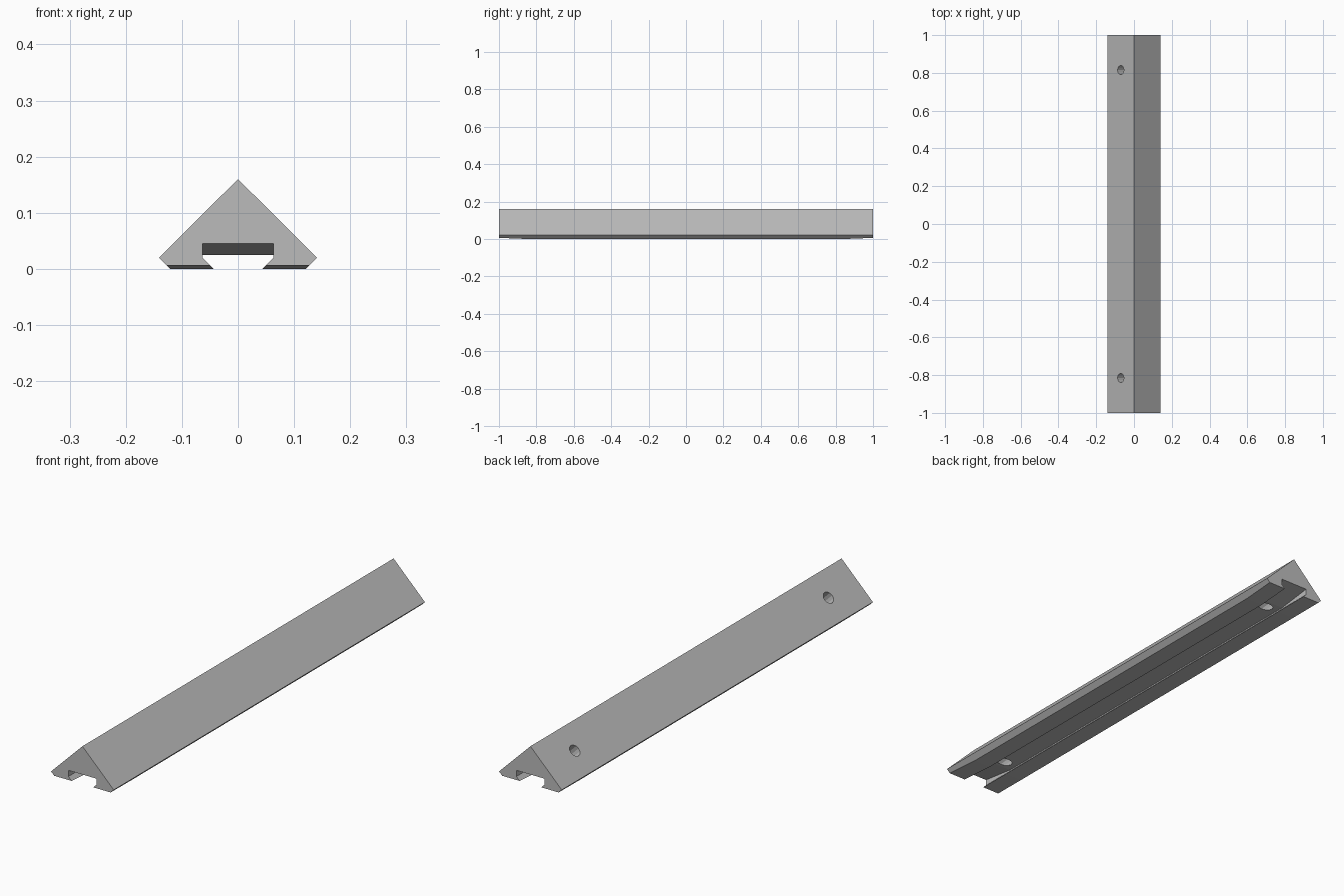
import bpy, bmesh, math
from mathutils import Vector, Matrix

if "Cube" in bpy.data.objects:
    bpy.data.objects.remove(bpy.data.objects["Cube"])

grey = bpy.data.materials.new("plain grey")
grey.use_nodes = True
colour = (0.5, 0.5, 0.5, 1)
grey.diffuse_color = colour
grey.node_tree.nodes["Principled BSDF"].inputs["Base Color"].default_value = colour


def section(base, ceiling):
    """Gabled cross-section with a dovetail slot, as (x, z) points."""
    half = [(0.141, 0.02), (0.121 + base, base), (0.043 + base, base),
            (0.063, 0.02), (0.063, ceiling)]
    return [(0, 0.16)] + half + [(-x, z) for x, z in reversed(half)]


def make_object(name, bm):
    bmesh.ops.recalc_face_normals(bm, faces=bm.faces)
    mesh = bpy.data.meshes.new(name)
    bm.to_mesh(mesh)
    bm.free()
    mesh.materials.append(grey)
    obj = bpy.data.objects.new(name, mesh)
    bpy.context.collection.objects.link(obj)
    return obj


# Rail body: sections lofted along y, with flared slot mouths and eased ends
RAMP = 0.15
stations = [(-1, 0.006, 0.045), (-1 + RAMP, 0, 0.025),
            (1 - RAMP, 0, 0.025), (1, 0.006, 0.045)]
bm = bmesh.new()
rings = [[bm.verts.new((x, y, z)) for x, z in section(base, ceiling)]
         for y, base, ceiling in stations]
for a, b in zip(rings, rings[1:]):
    for i in range(len(a)):
        j = (i + 1) % len(a)
        bm.faces.new((a[i], a[j], b[j], b[i]))
bm.faces.new(rings[0])
bm.faces.new(rings[-1])
bmesh.ops.dissolve_limit(bm, angle_limit=0.001, verts=bm.verts, edges=bm.edges)
rail = make_object("gabled_rail", bm)

# Screw holes: drilled square to the sloping face, into the slot
bm = bmesh.new()
for y in (-0.815, 0.815):
    place = Matrix.Translation(Vector((-0.07, y, 0.09))) @ Matrix.Rotation(-math.pi / 4, 4, "Y")
    bmesh.ops.create_cone(bm, cap_ends=True, segments=12, radius1=0.024,
                          radius2=0.024, depth=0.25, matrix=place)
drill = make_object("hole_cutter", bm)
drill.hide_render = True
drill.hide_viewport = True

cut = rail.modifiers.new("screw holes", "BOOLEAN")
cut.operation = "DIFFERENCE"
cut.solver = "EXACT"
cut.object = drill
bpy.context.view_layer.objects.active = rail
bpy.ops.object.modifier_apply(modifier=cut.name)
bpy.data.objects.remove(drill)
